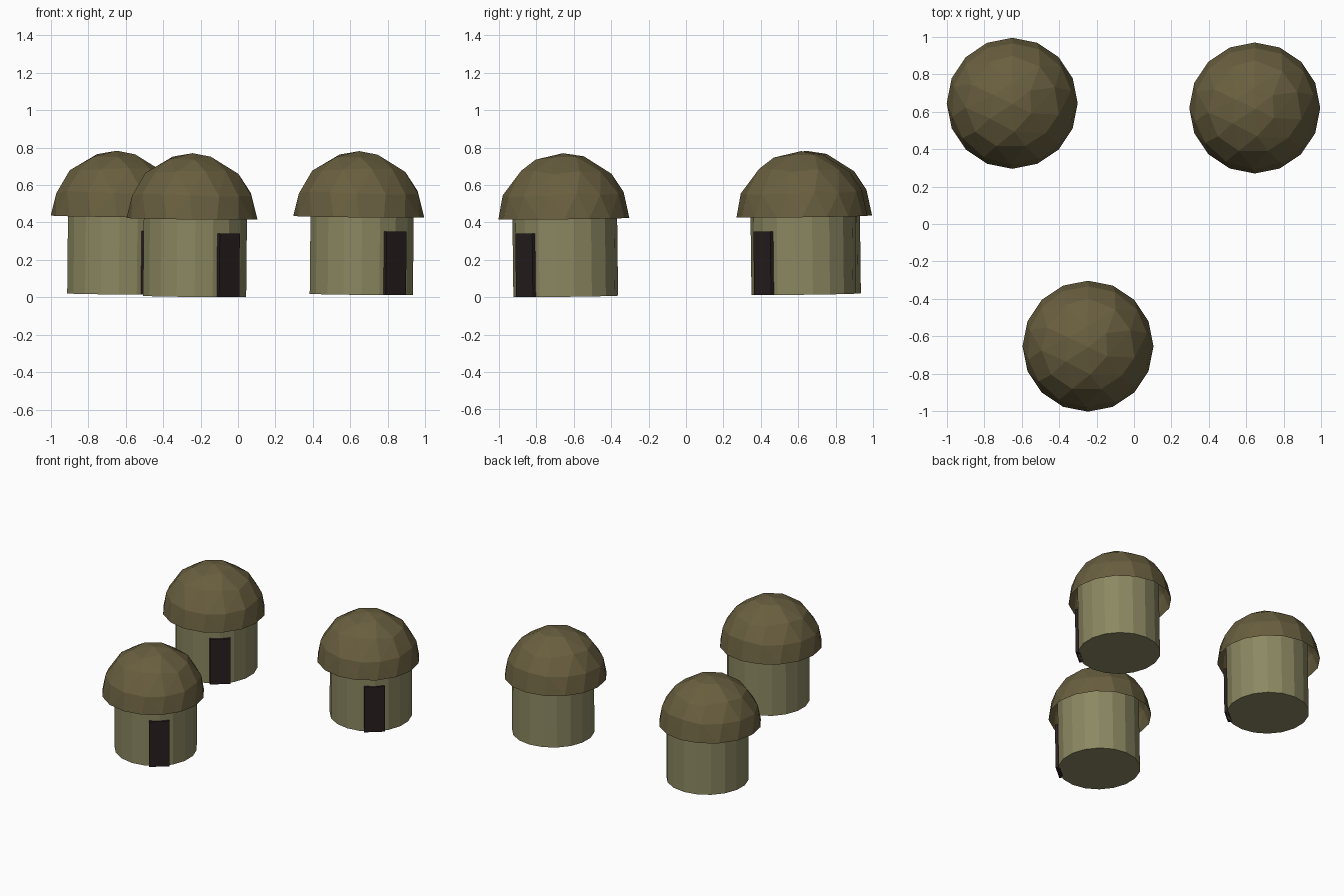
import bpy, bmesh, math, random
from mathutils import Matrix, Vector

cube = bpy.data.objects.get("Cube")
if cube:
    bpy.data.objects.remove(cube, do_unlink=True)

random.seed(4)
RADIUS = 0.35


def material(name, rgb):
    m = bpy.data.materials.new(name)
    m.use_nodes = True
    m.diffuse_color = (*rgb, 1)
    bsdf = m.node_tree.nodes["Principled BSDF"]
    bsdf.inputs["Base Color"].default_value = (*rgb, 1)
    bsdf.inputs["Roughness"].default_value = 0.9
    return m


def finish(bm, name, mat):
    me = bpy.data.meshes.new(name)
    bm.to_mesh(me)
    bm.free()
    me.materials.append(mat)
    return me


thatch = material("thatch_brown", (0.141, 0.114, 0.050))
clay = material("clay_olive", (0.262, 0.246, 0.122))
dark = material("doorway_dark", (0.021, 0.013, 0.014))

# Roof: faceted open half dome, hulled from rings of loosely spaced points
bm = bmesh.new()
for count, lat, jitter in ((16, 0, 0), (14, 22, 2), (11, 45, 3), (6, 68, 4), (1, 90, 0)):
    for i in range(count):
        a = 2 * math.pi * i / count + math.radians(lat * 0.5 + random.uniform(-jitter, jitter))
        e = math.radians(lat + random.uniform(-jitter, jitter))
        bm.verts.new(RADIUS * Vector((math.cos(e) * math.cos(a),
                                      math.cos(e) * math.sin(a), math.sin(e))))
bmesh.ops.convex_hull(bm, input=bm.verts[:])
bmesh.ops.recalc_face_normals(bm, faces=bm.faces[:])
underside = [f for f in bm.faces if f.normal.z < -0.9]
bmesh.ops.delete(bm, geom=underside, context='FACES')
bmesh.ops.translate(bm, verts=bm.verts[:], vec=(-0.018, -0.005, 0.415))
roof_mesh = finish(bm, "roof", thatch)

# Wall: plain drum running up inside the roof
bm = bmesh.new()
bmesh.ops.create_cone(bm, cap_ends=True, segments=18, radius1=0.28, radius2=0.28, depth=0.52,
                      matrix=Matrix.Translation((0, 0, 0.26)))
wall_mesh = finish(bm, "wall", clay)

# Door: slab set into the wall
bm = bmesh.new()
bmesh.ops.create_cube(bm, size=1, matrix=Matrix.Rotation(math.radians(-50), 4, 'Z')
                      @ Matrix.Translation((0.273, 0, 0.17))
                      @ Matrix.Diagonal((0.03, 0.14, 0.34, 1)))
door_mesh = finish(bm, "door", dark)

# Three huts, each leaning very slightly toward its door
lean = Matrix.Rotation(math.radians(0.9), 4, Vector((0.77, 0.64, 0)))
huts = {"front": (-0.232, -0.643, 0.005),
        "back_left": (0.659, 0.63, 0.016),
        "back_right": (-0.637, 0.655, 0.018)}
for place, pos in huts.items():
    for part, mesh in (("roof", roof_mesh), ("wall", wall_mesh), ("door", door_mesh)):
        ob = bpy.data.objects.new(place + "_hut_" + part, mesh)
        ob.matrix_world = Matrix.Translation(pos) @ lean
        bpy.context.collection.objects.link(ob)
